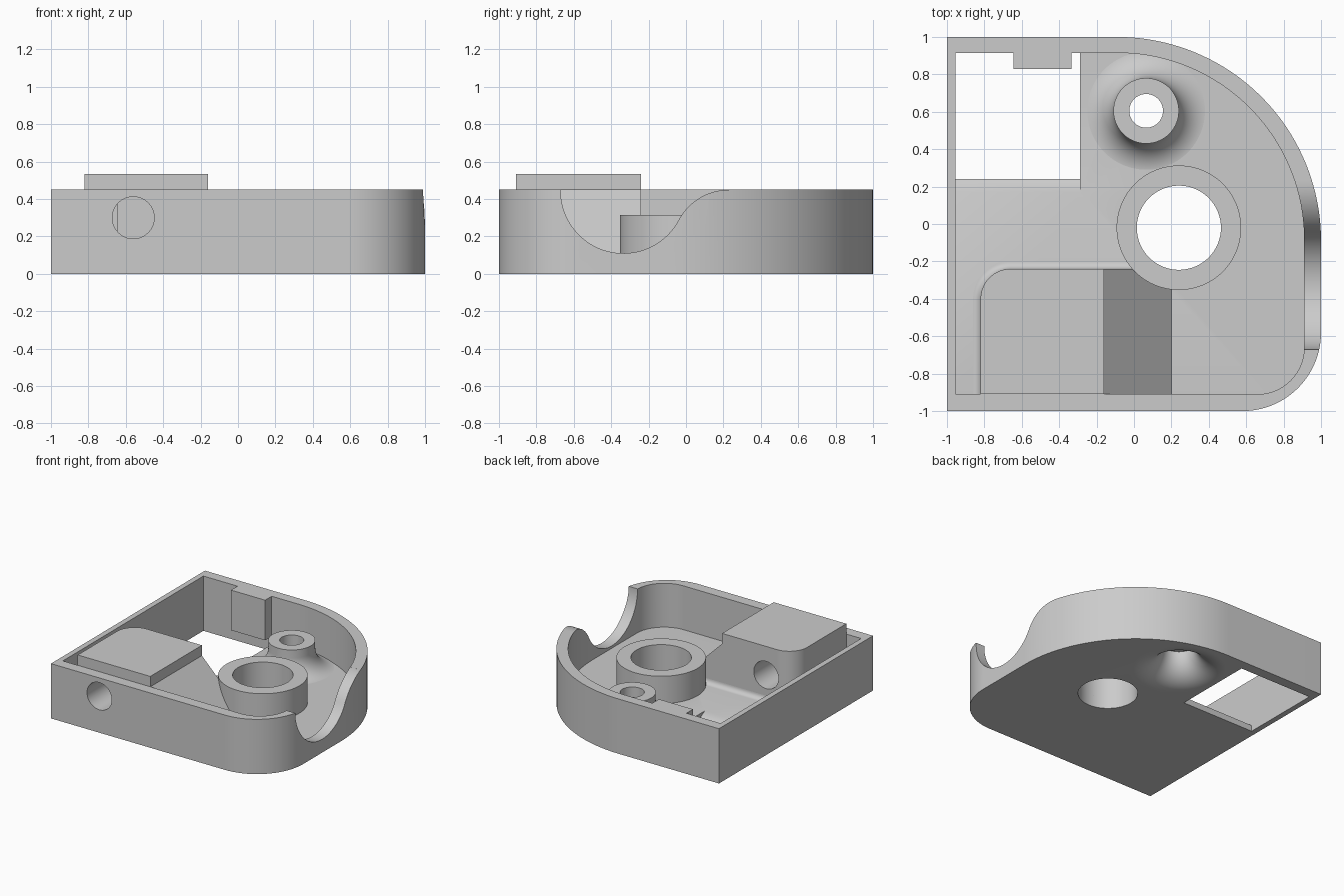
import bpy
import bmesh
from math import sin, cos, pi, radians, tan
from mathutils import Vector

if "Cube" in bpy.data.objects:
    bpy.data.objects.remove(bpy.data.objects["Cube"], do_unlink=True)

grey = bpy.data.materials.new("light grey plastic")
grey.use_nodes = True
COLOUR = (0.6, 0.6, 0.6, 1)
grey.diffuse_color = COLOUR
grey.node_tree.nodes["Principled BSDF"].inputs["Base Color"].default_value = COLOUR


def arc(cx, cy, rx, ry, start, end, n=24):
    angles = [radians(start + (end - start) * i / n) for i in range(n + 1)]
    return [(cx + rx * cos(a), cy + ry * sin(a)) for a in angles]


def rounded(corners, n=40):
    """Outline from (x, y, radius) corners, counter-clockwise."""
    points = []
    for i, (x, y, r) in enumerate(corners):
        if r == 0:
            points.append((x, y))
            continue
        p = Vector((x, y))
        a = (Vector(corners[i - 1][:2]) - p).normalized()
        b = (Vector(corners[(i + 1) % len(corners)][:2]) - p).normalized()
        centre = p + (a + b) * r
        for k in range(n + 1):
            t = k / n * pi / 2
            points.append(tuple(centre - b * r * cos(t) - a * r * sin(t)))
    return points


def make(name, bm):
    bmesh.ops.recalc_face_normals(bm, faces=bm.faces)
    mesh = bpy.data.meshes.new(name)
    bm.to_mesh(mesh)
    bm.free()
    mesh.materials.append(grey)
    obj = bpy.data.objects.new(name, mesh)
    bpy.context.collection.objects.link(obj)
    return obj


def loft(name, rings):
    """Solid through matching rings of 3D points, capped at both ends."""
    bm = bmesh.new()
    loops = [[bm.verts.new(p) for p in ring] for ring in rings]
    n = len(loops[0])
    for low, high in zip(loops, loops[1:]):
        for i in range(n):
            j = (i + 1) % n
            bm.faces.new((low[i], low[j], high[j], high[i]))
    bm.faces.new(loops[0])
    bm.faces.new(loops[-1])
    return make(name, bm)


def prism(name, outline, start, end, axis="z"):
    place = {"z": lambda u, v, w: (u, v, w),
             "x": lambda u, v, w: (w, u, v),
             "y": lambda u, v, w: (u, w, v)}[axis]
    return loft(name, [[place(u, v, w) for u, v in outline] for w in (start, end)])


def lathe(name, profile, x, y, n=96):
    """Closed (radius, height) profile turned into a ring."""
    bm = bmesh.new()
    loops = [[bm.verts.new((x + r * cos(2 * pi * k / n), y + r * sin(2 * pi * k / n), z))
              for r, z in profile] for k in range(n)]
    m = len(profile)
    for k in range(n):
        a, b = loops[k], loops[(k + 1) % n]
        for i in range(m):
            j = (i + 1) % m
            bm.faces.new((a[i], b[i], b[j], a[j]))
    return make(name, bm)


def circle(x, y, r):
    return arc(x, y, r, r, 0, 360, 96)[:-1]


def cut(obj, cutter):
    cutter.hide_render = True
    mod = obj.modifiers.new("cut", "BOOLEAN")
    mod.operation = "DIFFERENCE"
    mod.solver = "EXACT"
    mod.object = cutter
    bpy.context.view_layer.objects.active = obj
    bpy.ops.object.modifier_apply(modifier=mod.name)
    bpy.data.objects.remove(cutter, do_unlink=True)


FLOOR, RIM, BOSS = 0.09, 0.45, 0.315
BIG = (0.24, -0.02)
SMALL = (0.065, 0.605)

# Tray with walls and floor
tray = prism("tray_shell", rounded([(-1, -1, 0), (1, -1, 0.42), (1, 1, 1.09), (-1, 1, 0)]), 0, RIM)
inner = rounded([(-0.955, -0.91, 0), (0.91, -0.91, 0.25), (0.91, 0.915, 1.0), (-0.955, 0.915, 0)])
cut(tray, prism("cavity", inner, FLOOR, 0.6))

# Rectangular floor opening with one sloped edge
opening = [(0.915, -0.1), (0.915, 0.1), (0.1525, 0.1), (0.24, 0.05), (0.24, -0.1)]
cut(tray, prism("opening", opening, -0.955, -0.29, "x"))

# Swept notch in the side wall
r1, r2, t = 0.335, 0.305, 28
cy, cz = -0.335, 0.445
notch = [(cy - r1, 0.6)] + arc(cy, cz, r1, r1, 180, 360 - t, 40)
dy = cy + (r1 + r2) * cos(radians(t))
dz = cz - (r1 + r2) * sin(radians(t))
notch += arc(dy, dz, r2, r2, 180 - t, 90, 24)[1:] + [(dy, 0.6)]
cut(tray, prism("notch", notch, 0.6, 1.2, "x"))

# Large bore, and flared pit under the small boss
cut(tray, prism("bore", circle(*BIG, 0.225), -0.1, 0.2))
pit = arc(0.35, 0.22, 0.23, 0.22, 270, 180)
pit_rings = [[(x, y, z) for x, y in circle(*SMALL, r)] for r, z in [(0.35, -0.1)] + pit]
cut(tray, loft("pit", pit_rings))

# Large ring boss
lathe("central_boss", [(0.225, FLOOR), (0.333, FLOOR), (0.333, BOSS), (0.225, BOSS)], *BIG)

# Small boss with a flared foot
hollow = [p for p in pit if p[1] > 0.04]
foot = arc(0.34, 0.25, 0.165, 0.162, 180, 270)
lathe("corner_boss", hollow + [(0.09, 0.22), (0.09, BOSS), (0.175, BOSS)] + foot, *SMALL)

# Raised block with one rounded corner, and its filleted skirt


def block_outline(off, right):
    return rounded([(-0.82 - off, -0.91, 0), (right, -0.91, 0),
                    (right, -0.24 + off, 0), (-0.82 - off, -0.24 + off, 0.16 + off)])


block = prism("raised_block", block_outline(0, -0.16), 0.07, 0.535)
skirt_curve = arc(0.04, FLOOR + 0.04, 0.04, 0.04, 270, 180, 8)
skirt = loft("block_skirt", [[(x, y, z) for x, y in block_outline(0.04 - off, 0.0)]
                             for off, z in [(0.04 - o, z) for o, z in skirt_curve]])

# Sloping ramp beside the block
prism("ramp", [(-0.16, FLOOR), (0.2, FLOOR), (-0.16, RIM)], -0.91, -0.24, "y")

# Round channel through the front wall and block
for part in (tray, block):
    cut(part, prism("channel", circle(-0.56, 0.3, 0.112), -1.2, -0.1, "y"))

# Tab on the back wall
prism("back_tab", [(-0.645, 0.83), (-0.335, 0.83), (-0.335, 0.915), (-0.645, 0.915)], 0.12, RIM)

# Smooth curves, sharp edges
bpy.ops.object.select_all(action="DESELECT")
for obj in bpy.context.collection.objects:
    if obj.type == "MESH" and grey.name in obj.data.materials:
        obj.select_set(True)
        bpy.context.view_layer.objects.active = obj
bpy.ops.object.shade_smooth_by_angle(angle=radians(30))
